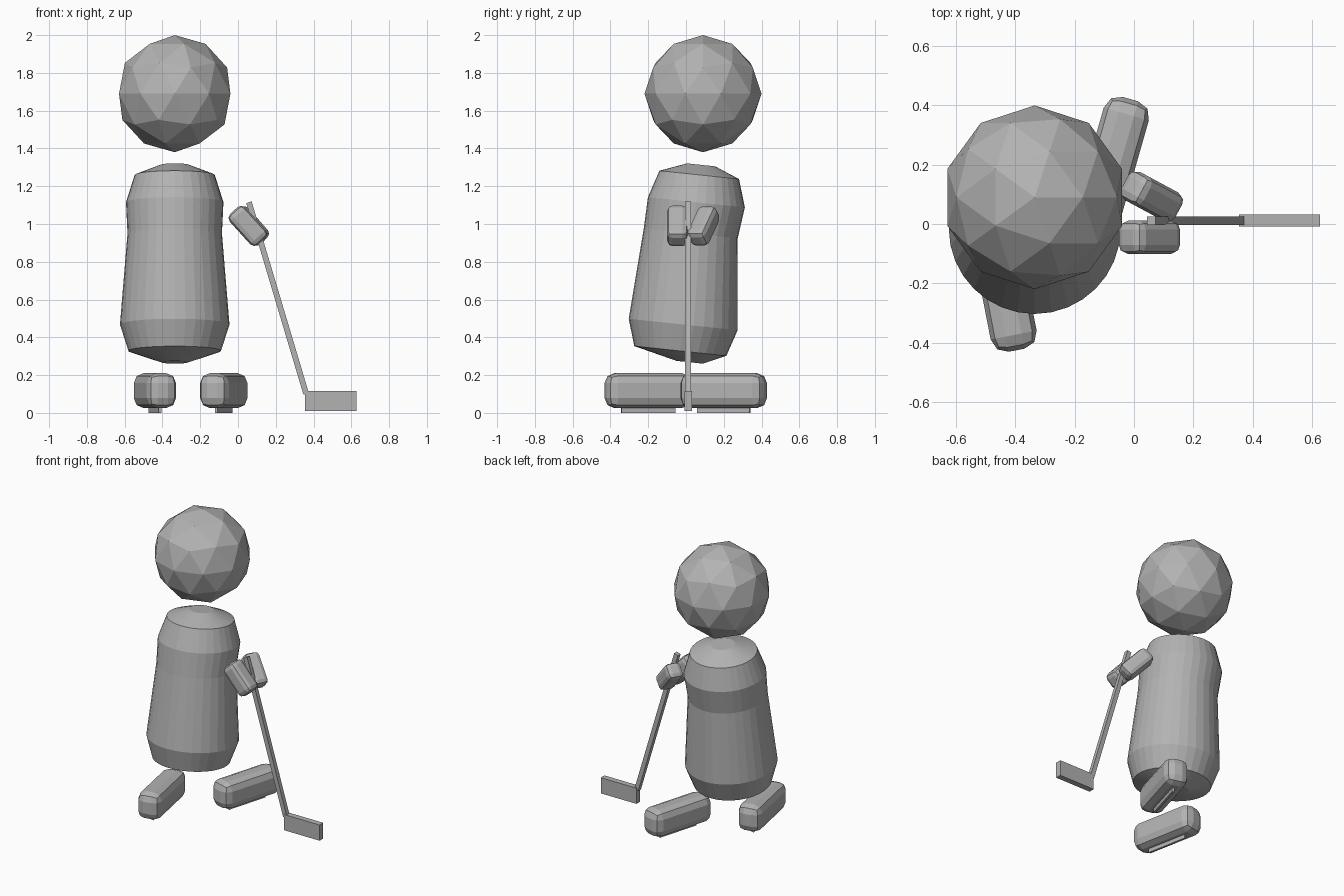
import bpy, bmesh, math
from mathutils import Vector, Matrix

if "Cube" in bpy.data.objects:
    bpy.data.objects.remove(bpy.data.objects["Cube"])

grey = bpy.data.materials.new("light_grey")
grey.diffuse_color = (0.45, 0.45, 0.45, 1)
grey.use_nodes = True
grey.node_tree.nodes["Principled BSDF"].inputs["Base Color"].default_value = grey.diffuse_color


def finish(name, bm, matrix=Matrix()):
    """Turn a bmesh into a flat-shaded object."""
    bm.transform(matrix)
    bmesh.ops.recalc_face_normals(bm, faces=bm.faces)
    mesh = bpy.data.meshes.new(name)
    bm.to_mesh(mesh)
    bm.free()
    mesh.materials.append(grey)
    obj = bpy.data.objects.new(name, mesh)
    bpy.context.collection.objects.link(obj)
    return obj


def box(name, centre, size, rotation=Matrix(), bevel=0.0):
    bm = bmesh.new()
    bmesh.ops.create_cube(bm, size=1)
    bmesh.ops.scale(bm, vec=size, verts=bm.verts)
    if bevel:
        bmesh.ops.bevel(bm, geom=bm.edges[:], offset=bevel, segments=2,
                        profile=0.5, affect='EDGES')
    return finish(name, bm, Matrix.Translation(centre) @ rotation)


def aim(direction):
    """Rotation that points local z along a direction."""
    return Vector(direction).to_track_quat('Z', 'Y').to_matrix().to_4x4()


# Head: faceted ball
bm = bmesh.new()
bmesh.ops.create_icosphere(bm, subdivisions=2, radius=0.31)
finish("head", bm, Matrix.Translation((-0.335, 0.09, 1.69)))

# Body: stacked rings leaning back, as (centre y, centre z, radius)
rings = [(0.02, 0.268, 0.07), (-0.03, 0.328, 0.245), (-0.015, 0.468, 0.29),
         (0.025, 0.95, 0.25), (0.055, 1.115, 0.258), (0.07, 1.26, 0.212),
         (0.08, 1.313, 0.075)]
sides, lean = 32, math.radians(6)
bm = bmesh.new()
loops = []
for y, z, r in rings:
    loop = []
    for i in range(sides):
        a = 2 * math.pi * i / sides
        loop.append(bm.verts.new((-0.335 + r * math.cos(a),
                                  y + r * math.sin(a) * math.cos(lean),
                                  z - r * math.sin(a) * math.sin(lean))))
    loops.append(loop)
for low, high in zip(loops, loops[1:]):
    for i in range(sides):
        j = (i + 1) % sides
        bm.faces.new((low[i], low[j], high[j], high[i]))
bm.faces.new(loops[0])
bm.faces.new(loops[-1])
finish("body", bm)

# Feet, each with a thin runner underneath
for side, x, y, turn in (("left", -0.44, -0.2, 11), ("right", -0.075, 0.2, -16)):
    rot = Matrix.Rotation(math.radians(turn), 4, 'Z')
    box(side + "_foot", (x, y, 0.118), (0.158, 0.46, 0.184), rot, 0.052)
    box(side + "_runner", (x, y, 0.015), (0.015, 0.29, 0.03), rot)

# Hands gripping the stick
box("front_hand", (0.052, -0.045, 0.99), (0.112, 0.112, 0.22),
    aim((0.67, 0, -0.74)), 0.03)
box("back_hand", (0.06, 0.093, 0.99), (0.108, 0.108, 0.22),
    aim((0.13, -0.07, -0.15)), 0.03)

# Stick: slanted shaft and flat blade
top, bottom = Vector((0.058, 0.011, 1.115)), Vector((0.361, 0.011, 0.1))
box("stick_shaft", (top + bottom) / 2, (0.03, 0.03, (top - bottom).length),
    aim(top - bottom))
box("stick_blade", (0.491, 0.012, 0.063), (0.272, 0.04, 0.108))
